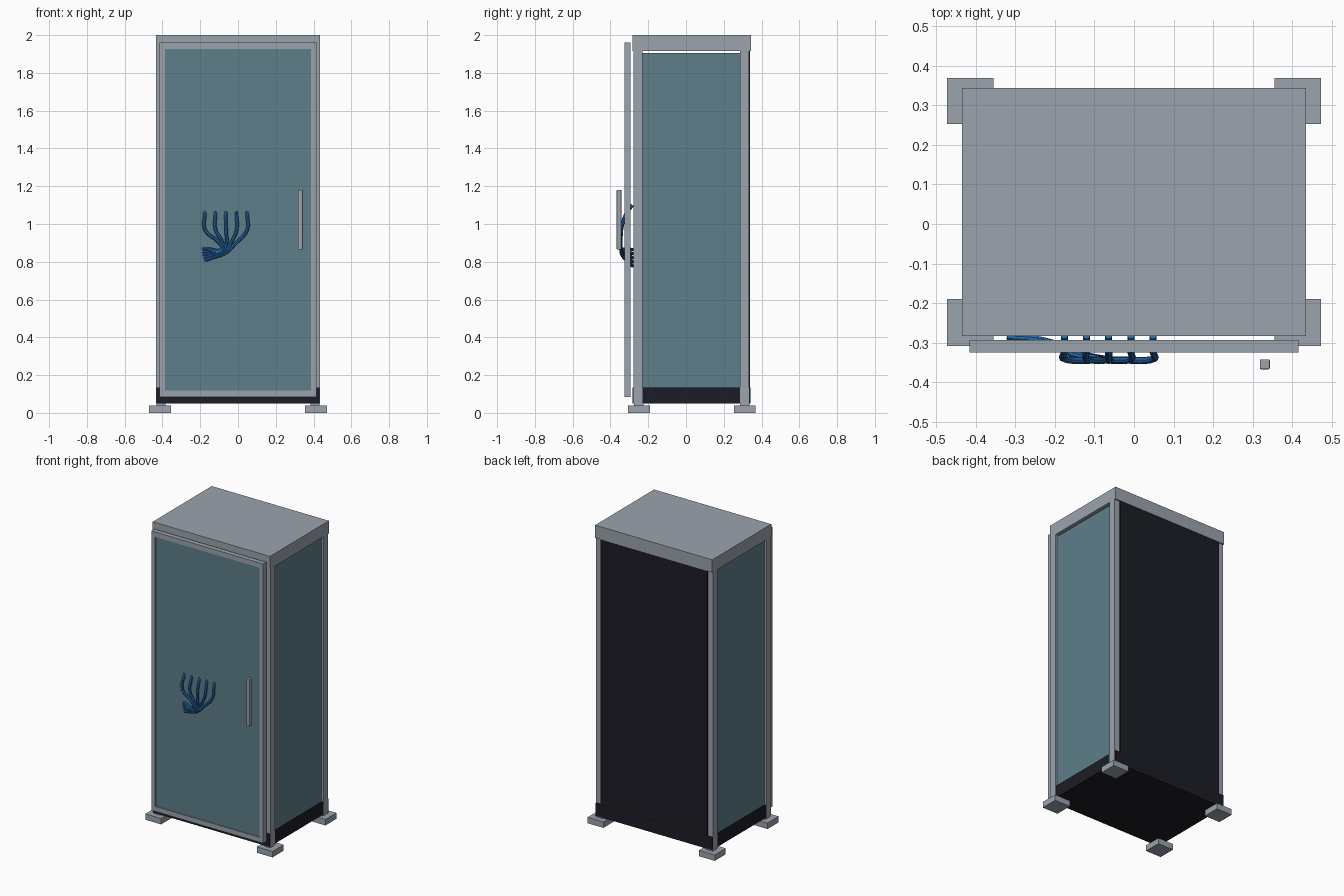
import bpy
from mathutils import Vector

if "Cube" in bpy.data.objects:
    bpy.data.objects.remove(bpy.data.objects["Cube"], do_unlink=True)


def material(name, rgb):
    m = bpy.data.materials.new(name)
    m.use_nodes = True
    m.diffuse_color = (*rgb, 1)
    m.node_tree.nodes["Principled BSDF"].inputs["Base Color"].default_value = (*rgb, 1)
    return m


GREY = material("grey metal", (0.33, 0.37, 0.42))
GLASS = material("tinted glass", (0.11, 0.21, 0.25))
DARK = material("dark panel", (0.012, 0.012, 0.019))
BLUE = material("blue cable", (0.02, 0.15, 0.43))


def box(name, x, y, z, mat, bevel=0):
    """Box from (low, high) ranges on each axis."""
    ranges = (x, y, z)
    centre = Vector([(a + b) / 2 for a, b in ranges])
    bpy.ops.mesh.primitive_cube_add(size=1, location=centre)
    ob = bpy.context.object
    ob.name = name
    ob.scale = [b - a for a, b in ranges]
    bpy.ops.object.transform_apply(location=False, rotation=False, scale=True)
    ob.data.materials.append(mat)
    if bevel:
        mod = ob.modifiers.new("soft edges", "BEVEL")
        mod.width = bevel
        mod.segments = 2
    return ob


# Cabinet shell
box("roof", (-0.435, 0.435), (-0.283, 0.343), (1.915, 2), GREY)
box("plinth", (-0.432, 0.432), (-0.283, 0.341), (0.05, 0.135), DARK)
box("back_panel", (-0.395, 0.395), (0.325, 0.34), (0.135, 1.915), DARK)

# Corner posts, feet and side panes, mirrored left and right
for side, s in (("left", 1), ("right", -1)):
    def span(a, b):
        return tuple(sorted((a * s, b * s)))

    box(side + "_side_pane", span(0.41, 0.422), (-0.235, 0.29), (0.13, 1.905), GLASS)
    for end, post, foot in (("front", (-0.278, -0.231), (-0.308, -0.19)),
                            ("back", (0.285, 0.333), (0.253, 0.369))):
        label = end + "_" + side
        mid = sum(foot) / 2
        box(label + "_post", span(0.39, 0.435), post, (0.05, 1.916), GREY)
        box(label + "_foot", span(0.355, 0.472), foot, (0, 0.04), GREY)
        box(label + "_foot_stem", span(0.385, 0.432), (mid - 0.025, mid + 0.025),
            (0.04, 0.051), GREY)

# Door: four-sided frame around a recessed pane
W, RAIL, LOW, HIGH = 0.415, 0.028, 0.085, 1.96
door_y = (-0.325, -0.293)
for label, x, z in (("left_stile", (W - RAIL, W), (LOW, HIGH)),
                    ("right_stile", (-W, RAIL - W), (LOW, HIGH)),
                    ("top_rail", (RAIL - W, W - RAIL), (HIGH - RAIL - 0.005, HIGH)),
                    ("bottom_rail", (RAIL - W, W - RAIL), (LOW, LOW + RAIL + 0.005))):
    box("door_" + label, x, door_y, z, GREY)
box("door_pane", (-0.39, 0.39), (-0.319, -0.3), (0.115, 1.93), GLASS)
box("door_handle", (0.318, 0.343), (-0.367, -0.342), (0.865, 1.18), GREY, 0.003)


# Cables fanning out across the pane and gathering to one side
def cable(name, points):
    curve = bpy.data.curves.new(name, "CURVE")
    curve.dimensions = "3D"
    curve.bevel_depth = 0.009
    curve.bevel_resolution = 2
    curve.resolution_u = 6
    curve.use_fill_caps = True
    spline = curve.splines.new("BEZIER")
    spline.bezier_points.add(len(points) - 1)
    for p, co in zip(spline.bezier_points, points):
        p.co = co
        p.handle_left_type = p.handle_right_type = "AUTO"
    ob = bpy.data.objects.new(name, curve)
    bpy.context.collection.objects.link(ob)
    bpy.ops.object.select_all(action="DESELECT")
    ob.select_set(True)
    bpy.context.view_layer.objects.active = ob
    bpy.ops.object.convert(target="MESH")
    bpy.context.object.data.materials.append(BLUE)
    bpy.ops.object.shade_smooth_by_angle()


for i in range(5):
    top = -0.176 + 0.056 * i
    drop = 0.012 * i
    cable(f"cable_{i + 1}", [
        (top, -0.283, 1.1),
        (top, -0.32, 1.05),
        (top + 0.001, -0.341, 0.97),
        (-0.105 + 0.022 * i, -0.344, 0.905 - 0.003 * i),
        (-0.085 + 0.006 * i, -0.343, 0.87 - 0.005 * i),
        (-0.16 + 0.005 * i, -0.327, 0.868 - drop),
        (-0.22, -0.297, 0.866 - 1.5 * drop),
        (-0.32, -0.285, 0.865 - 1.8 * drop)])
